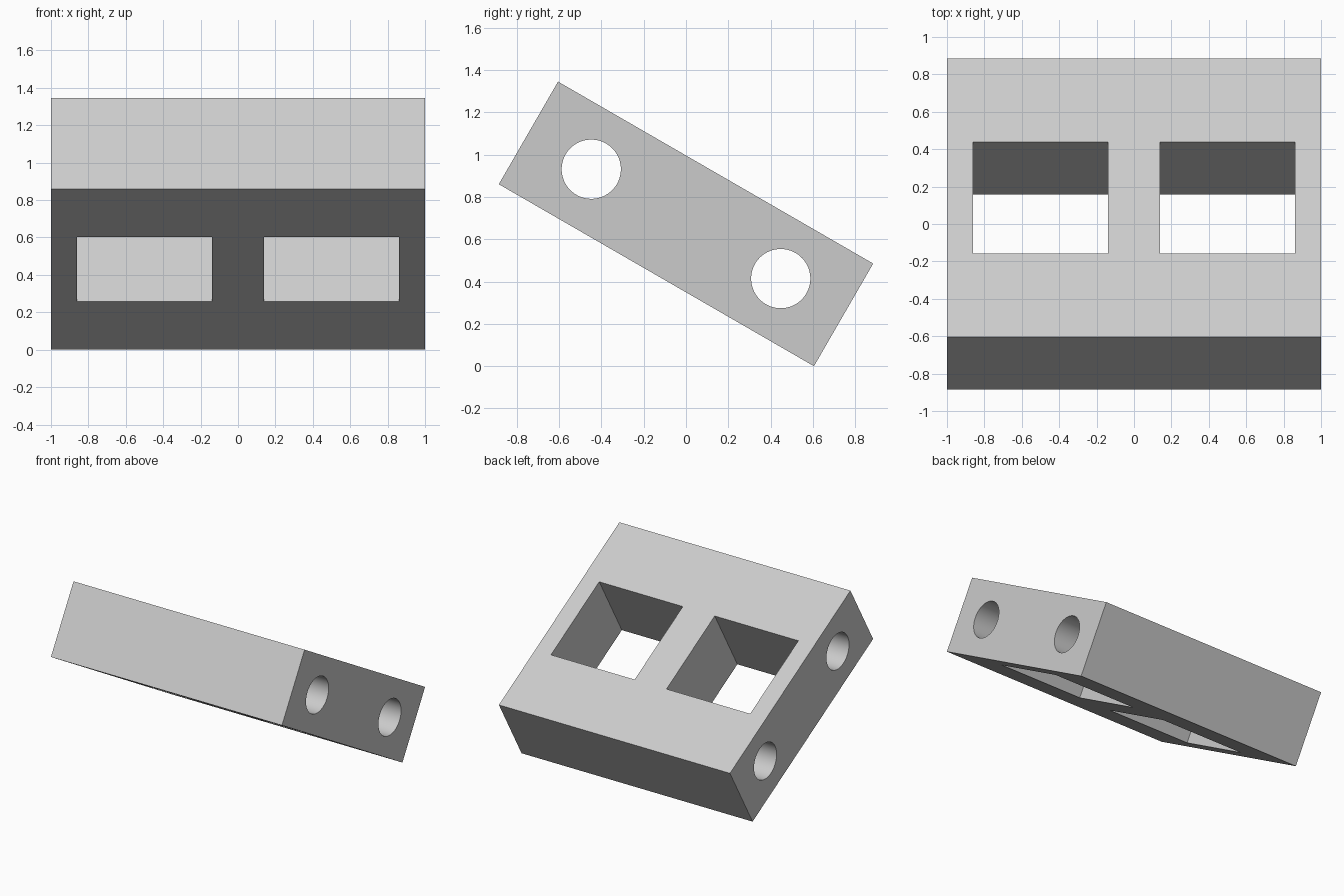
import bpy
import math

default = bpy.data.objects.get("Cube")
if default:
    bpy.data.objects.remove(default, do_unlink=True)

TILT = math.radians(-30)
WIDTH, LENGTH, THICK = 2.0, 1.72, 0.56
CENTRE_Z = (LENGTH * math.sin(-TILT) + THICK * math.cos(TILT)) / 2

grey = bpy.data.materials.new("light grey")
grey.use_nodes = True
colour = (0.6, 0.6, 0.6, 1)
grey.diffuse_color = colour
grey.node_tree.nodes["Principled BSDF"].inputs["Base Color"].default_value = colour


def box(name, size, location=(0, 0, 0)):
    bpy.ops.mesh.primitive_cube_add(size=1, location=location)
    obj = bpy.context.object
    obj.name = name
    obj.scale = size
    bpy.ops.object.transform_apply(location=True, rotation=False, scale=True)
    return obj


def cut(target, cutter):
    mod = target.modifiers.new(cutter.name, "BOOLEAN")
    mod.operation = "DIFFERENCE"
    mod.solver = "EXACT"
    mod.object = cutter
    bpy.context.view_layer.objects.active = target
    bpy.ops.object.modifier_apply(modifier=mod.name)
    bpy.data.objects.remove(cutter, do_unlink=True)


# Solid block, shaped flat before it is tilted
block = box("block", (WIDTH, LENGTH, THICK))
block.data.materials.append(grey)

for side in (-1, 1):
    # Rectangular window through the thickness
    cut(block, box("window_cutter", (0.724, 0.688, 1), (side * 0.5, 0, 0)))

    # Round bore along the full width
    bpy.ops.mesh.primitive_cylinder_add(
        vertices=64, radius=0.14, depth=3,
        location=(0, side * 0.517, 0), rotation=(0, math.pi / 2, 0))
    bore = bpy.context.object
    bore.name = "bore_cutter"
    cut(block, bore)

# Tilt the block down towards the back and rest it on the ground
block.rotation_euler.x = TILT
block.location.z = CENTRE_Z
bpy.ops.object.select_all(action="DESELECT")
block.select_set(True)
bpy.context.view_layer.objects.active = block
bpy.ops.object.shade_smooth_by_angle(angle=math.radians(30))
